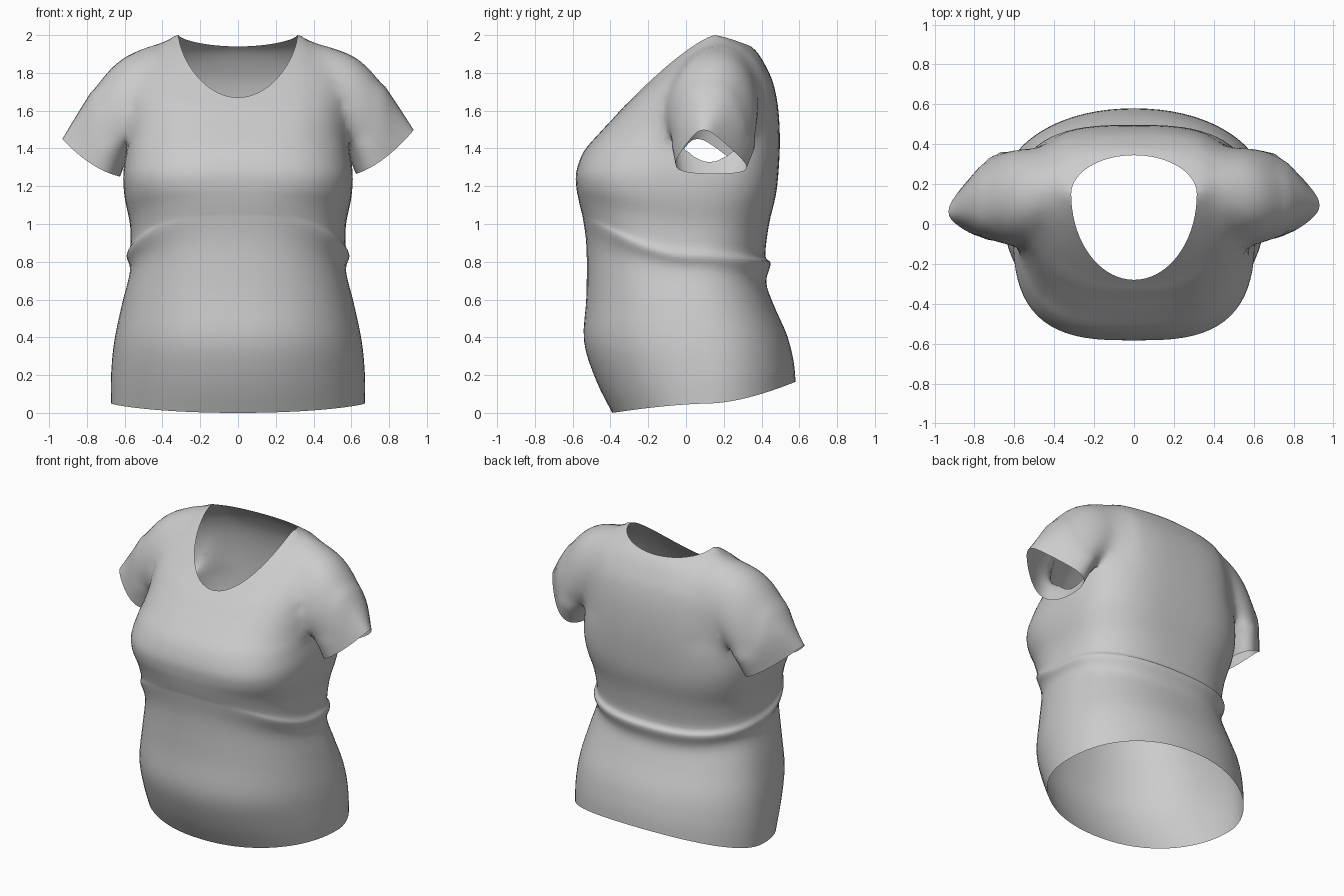
import bpy, bmesh, math
from mathutils import Vector

if "Cube" in bpy.data.objects:
    bpy.data.objects.remove(bpy.data.objects["Cube"])


def make_material(name, rgb):
    m = bpy.data.materials.new(name)
    m.use_nodes = True
    m.diffuse_color = (*rgb, 1)
    m.node_tree.nodes["Principled BSDF"].inputs["Base Color"].default_value = (*rgb, 1)
    return m


fabric = make_material("grey fabric", (0.6, 0.6, 0.6))
SEGMENTS = 72
STEPS = 4


def power(v, e):
    return math.copysign(abs(v) ** e, v)


def smooth_rows(rows):
    """Catmull-Rom interpolation between rows of ring settings."""
    out = []
    for i in range(len(rows) - 1):
        a, b, c, d = (rows[min(max(i + k, 0), len(rows) - 1)] for k in (-1, 0, 1, 2))
        for s in range(STEPS):
            t = s / STEPS
            out.append([q + 0.5 * t * (r - p + t * (2*p - 5*q + 4*r - w + t * (3*(q - r) + w - p)))
                        for p, q, r, w in zip(a, b, c, d)])
    out.append(rows[-1])
    return out


def loft(name, rings, open_ends):
    """Closed skin over rings; caps marked as openings use slot 1."""
    bm = bmesh.new()
    loops = [[bm.verts.new(p) for p in ring] for ring in rings]
    for a, b in zip(loops, loops[1:]):
        for i in range(len(a)):
            j = (i + 1) % len(a)
            bm.faces.new((a[i], a[j], b[j], b[i]))
    for loop, is_open in zip((loops[0], loops[-1]), open_ends):
        # Fan cap, since the rims are not flat
        centre = bm.verts.new(sum((v.co for v in loop), Vector()) / len(loop))
        for i, v in enumerate(loop):
            bm.faces.new((v, loop[(i + 1) % len(loop)], centre)).material_index = int(is_open)
    bmesh.ops.recalc_face_normals(bm, faces=bm.faces)
    mesh = bpy.data.meshes.new(name)
    bm.to_mesh(mesh)
    bm.free()
    mesh.materials.append(fabric)
    mesh.materials.append(fabric)
    obj = bpy.data.objects.new(name, mesh)
    bpy.context.collection.objects.link(obj)
    return obj


def torso_ring(row):
    hw, ys, zs, yf, zf, yb, zb, e, bend = row
    pts = []
    for i in range(SEGMENTS):
        t = math.tau * i / SEGMENTS
        c, s = power(math.cos(t), e), power(math.sin(t), e)
        y, z = (yf, zf) if c > 0 else (yb, zb)
        pts.append(Vector((hw * s, ys + (y - ys) * abs(c), zs + (z - zs) * abs(c) ** bend)))
    return pts


# Torso: half width, side y z, front y z, back y z, roundness, bend
torso_rows = [
    (.672, .13, .05, -.39, .00, .58, .165, .95, 1.6),
    (.672, .12, .20, -.475, .17, .57, .27, .94, 1.4),
    (.655, .09, .38, -.54, .38, .535, .41, .91, 1),
    (.613, .05, .58, -.527, .62, .465, .57, .88, 1.2),
    (.572, .02, .75, -.527, .88, .425, .69, .86, 1.5),
    (.590, .00, .83, -.546, 1.03, .448, .79, .83, 1.6),
    (.57, .00, .885, -.555, 1.07, .420, .835, .80, 1.6),
    (.572, .00, 1.0, -.569, 1.13, .44, 1.0, .74, 1.4),
    (.60, .00, 1.14, -.581, 1.20, .475, 1.15, .68, 1.2),
    (.607, .02, 1.27, -.580, 1.28, .49, 1.28, .66, 1),
    (.588, .06, 1.42, -.540, 1.385, .497, 1.45, .69, 1),
    (.575, .10, 1.58, -.455, 1.485, .487, 1.62, .72, 1),
    (.565, .13, 1.75, -.385, 1.56, .46, 1.75, .74, 1.05),
    (.53, .15, 1.89, -.335, 1.615, .42, 1.84, .80, 1.15),
    (.43, .16, 1.967, -.305, 1.645, .38, 1.905, .90, 1.25),
    (.315, .15, 2.0, -.28, 1.67, .345, 1.94, 1.0, 1.3),
]
shirt = loft("shirt", [torso_ring(r) for r in smooth_rows(torso_rows)], (True, True))

# Sleeves: top x z, bottom x z, front y, back y, pinch at the top
sleeve_rows = [
    (.38, 1.94, .30, 1.75, .06, .28, .1),
    (.56, 1.93, .37, 1.62, -.05, .38, .2),
    (.69, 1.845, .43, 1.52, -.11, .415, .3),
    (.78, 1.715, .50, 1.45, -.12, .42, .4),
    (.855, 1.60, .575, 1.37, -.09, .405, .55),
    (.93, 1.48, .625, 1.26, -.06, .36, .8),
]


def sleeve_ring(row, side, drop, lean):
    tx, tz, bx, bz, yf, yb, pinch = row
    pts = []
    for i in range(SEGMENTS // 2):
        t = math.tau * i / (SEGMENTS // 2)
        u = 0.5 + 0.5 * math.cos(t)
        x, z = bx + (tx - bx) * u, bz + (tz - bz) * u
        half = (yb - yf) / 2 * (1 + pinch * (.25 - u))
        y = (yf + yb) / 2 - lean * pinch * u + half * power(math.sin(t), .85)
        z += drop * max(0, x - .5) - .04 * pinch * math.sin(t) ** 2
        pts.append(Vector((side * x, y, z)))
    return pts


# Join both sleeves to the torso so the armholes are open inside
for side, drop, lean in ((1, .04, .07), (-1, -.07, .11)):
    rings = [sleeve_ring(r, side, drop, lean) for r in smooth_rows(sleeve_rows)]
    sleeve = loft("sleeve", rings, (False, True))
    mod = shirt.modifiers.new("join sleeve", "BOOLEAN")
    mod.operation, mod.solver, mod.object = "UNION", "EXACT", sleeve
    bpy.context.view_layer.update()
    joined = bpy.data.meshes.new_from_object(
        shirt.evaluated_get(bpy.context.evaluated_depsgraph_get()))
    shirt.modifiers.clear()
    shirt.data = joined
    bpy.data.objects.remove(sleeve)

# Open the hem, neck and cuffs, then soften the shoulder seams
bm = bmesh.new()
bm.from_mesh(shirt.data)
bmesh.ops.delete(bm, geom=[f for f in bm.faces if f.material_index == 1], context="FACES")
bmesh.ops.remove_doubles(bm, verts=bm.verts, dist=.006)
seam = [v for v in bm.verts if .36 < abs(v.co.x) < .76 and v.co.z > 1.42 and not v.is_boundary]
for _ in range(16):
    bmesh.ops.smooth_vert(bm, verts=seam, factor=.5, use_axis_x=True, use_axis_y=True, use_axis_z=True)
bm.to_mesh(shirt.data)
bm.free()
shirt.data.materials.clear()
shirt.data.materials.append(fabric)

bpy.ops.object.select_all(action="DESELECT")
shirt.select_set(True)
bpy.context.view_layer.objects.active = shirt
bpy.ops.object.shade_smooth_by_angle(angle=math.radians(50))
